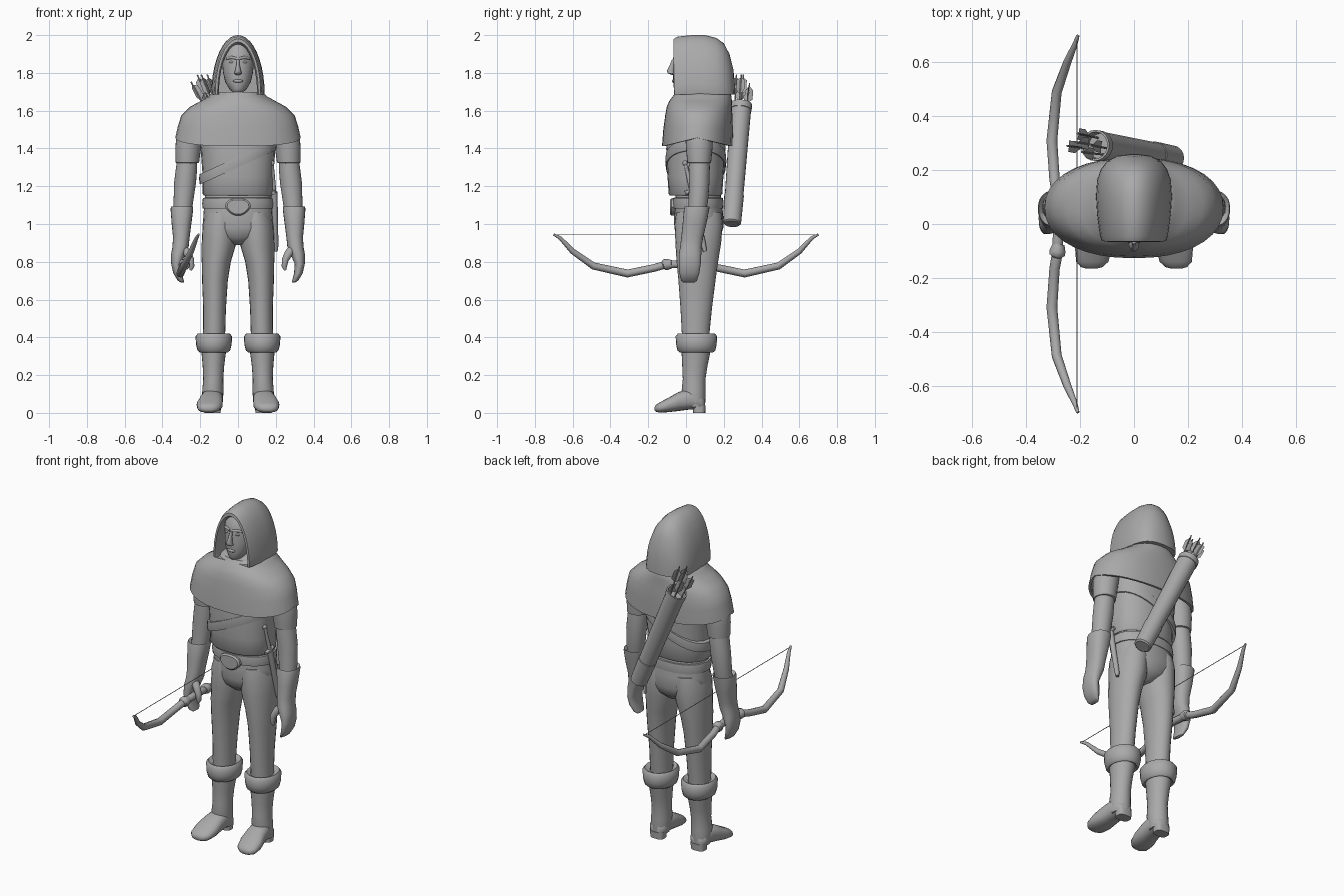
import bpy, bmesh, math
from mathutils import Vector

X, Y, Z = Vector((1, 0, 0)), Vector((0, 1, 0)), Vector((0, 0, 1))
grey = bpy.data.materials.new("plain grey")
grey.diffuse_color = (0.4, 0.4, 0.4, 1)


def ring(c, u, v, n=24, p=2.0, warp=None):
    """Superellipse ring around c spanned by half-axes u and v."""
    pts = []
    for i in range(n):
        a = 2 * math.pi * i / n
        ca, sa = math.cos(a), math.sin(a)
        q = Vector(c) + u * math.copysign(abs(ca) ** (2 / p), ca) \
            + v * math.copysign(abs(sa) ** (2 / p), sa)
        pts.append(warp(q) if warp else q)
    return pts


def loft(name, rings, mirror=False, caps=True, angle=50):
    bm = bmesh.new()
    vs = [[bm.verts.new(q) for q in r] for r in rings]
    n = len(vs[0])
    for a, b in zip(vs, vs[1:]):
        for i in range(n):
            j = (i + 1) % n
            bm.faces.new((a[i], a[j], b[j], b[i]))
    if caps:
        bm.faces.new(vs[0])
        bm.faces.new(vs[-1])
    bmesh.ops.recalc_face_normals(bm, faces=bm.faces)
    me = bpy.data.meshes.new(name)
    bm.to_mesh(me)
    bm.free()
    ob = bpy.data.objects.new(name, me)
    bpy.context.collection.objects.link(ob)
    me.materials.append(grey)
    bpy.ops.object.select_all(action='DESELECT')
    ob.select_set(True)
    bpy.context.view_layer.objects.active = ob
    bpy.ops.object.shade_smooth_by_angle(angle=math.radians(angle))
    if mirror:
        ob.modifiers.new("Mirror", 'MIRROR')
    return ob


def stack(name, secs, p=2.0, n=24, **kw):
    """Horizontal sections (x, y, z, rx, ry)."""
    return loft(name, [ring((x, y, z), X * rx, Y * ry, n, p) for x, y, z, rx, ry in secs], **kw)


def tube(name, secs, n=12, ref=X, **kw):
    """Round sections (x, y, z, r) following a path."""
    pts = [Vector(s[:3]) for s in secs]
    rings = []
    for i, s in enumerate(secs):
        t = (pts[min(i + 1, len(pts) - 1)] - pts[max(i - 1, 0)]).normalized()
        u = t.cross(ref).normalized()
        rings.append(ring(pts[i], u * s[3], t.cross(u) * s[3], n))
    return loft(name, rings, **kw)


def ball(name, c, rx, ry, rz, **kw):
    secs = []
    for i in range(9):
        a = math.pi * (i + 0.1) / 8.2
        secs.append((c[0], c[1], c[2] - rz * math.cos(a), rx * math.sin(a), ry * math.sin(a)))
    return stack(name, secs, n=14, **kw)


# --- legs and boots ---
stack("hips", [(0, .065, 1.15, .175, .12), (0, .067, 1.05, .183, .13), (0, .068, .98, .187, .13),
               (0, .066, .93, .13, .115), (0, .066, .89, .03, .07)], p=2.2)
stack("trouser_leg", [(.09, .068, 1.06, .08, .12), (.095, .067, 1.0, .092, .127),
                      (.1, .065, .9, .092, .121), (.115, .06, .8, .077, .11),
                      (.122, .058, .7, .068, .098), (.124, .054, .55, .06, .083),
                      (.127, .05, .38, .058, .07)], mirror=True)
stack("boot_cuff", [(.128, .055, .405, .06, .07), (.128, .055, .42, .085, .098),
                    (.128, .055, .405, .097, .11), (.128, .055, .36, .094, .107),
                    (.128, .055, .33, .086, .1), (.128, .055, .32, .074, .088),
                    (.128, .055, .33, .06, .07)], mirror=True)
stack("boot_shaft", [(.128, .055, .35, .068, .08), (.13, .047, .25, .057, .067),
                     (.131, .043, .18, .053, .06), (.133, .04, .12, .056, .063),
                     (.135, .045, .07, .056, .058), (.135, .05, .03, .05, .05)], mirror=True)
foot = [(.1, .135, .047, .03, .03), (.08, .135, .055, .05, .04), (.02, .137, .073, .057, .055),
        (-.04, .143, .06, .062, .05), (-.09, .15, .043, .069, .039), (-.14, .155, .028, .06, .027),
        (-.16, .157, .024, .04, .018), (-.166, .158, .022, .018, .008)]
loft("boot_foot", [ring((x, y, z), X * rx, Z * rz, 20, 2.4) for y, x, z, rx, rz in foot], mirror=True)
stack("boot_heel", [(.135, .07, 0, .043, .032), (.135, .07, .04, .045, .034)], p=3, mirror=True)

# --- torso, belt and strap ---
stack("tunic", [(0, .052, 1.165, .15, .11), (0, .05, 1.15, .18, .135), (0, .05, 1.16, .187, .142),
                (0, .05, 1.25, .187, .148), (0, .052, 1.4, .198, .157), (0, .06, 1.5, .21, .15),
                (0, .07, 1.6, .19, .13)], p=2.3)
stack("belt", [(0, .063, 1.14, .17, .118), (0, .063, 1.138, .186, .133), (0, .063, 1.11, .19, .136),
               (0, .063, 1.083, .187, .133), (0, .063, 1.08, .17, .118)], p=2.2)
# shield-shaped buckle plate, pointed at the bottom
shield = lambda q: Vector((q.x * (1 if q.z > 1.09 else 1 - (1.09 - q.z) * 9), q.y, q.z))
loft("buckle", [ring((0, y, 1.09), X * rx, Z * rz, 16, 2.6, shield)
                for y, rx, rz in [(-.05, .068, .046), (-.078, .068, .046), (-.086, .058, .038)]], angle=35)
tilt = lambda q: Vector((q.x, q.y, q.z + .45 * q.x))
loft("chest_strap", [ring((0, .052, z), X * (.196 + g), Y * (.152 + g), 36, 2.3, tilt) for z, g in
                     [(1.355, -.02), (1.355, .008), (1.33, .01), (1.3, .006), (1.3, -.02)]], caps=False)

# --- arms and hands ---
stack("sleeve", [(.22, .075, 1.58, .06, .07), (.255, .07, 1.48, .07, .074), (.264, .07, 1.4, .068, .07),
                 (.268, .07, 1.325, .062, .063), (.268, .07, 1.32, .045, .05)], mirror=True)
stack("forearm", [(.265, .07, 1.4, .05, .05), (.272, .07, 1.3, .056, .056), (.28, .07, 1.22, .058, .054),
                  (.289, .065, 1.12, .052, .052), (.295, .055, 1.04, .045, .045)], mirror=True)
stack("gauntlet", [(.295, .06, 1.075, .045, .05), (.296, .059, 1.093, .058, .066),
                   (.297, .056, 1.08, .06, .067), (.299, .045, 1.0, .052, .063),
                   (.3, .033, .93, .044, .058), (.304, .026, .88, .043, .057),
                   (.316, .022, .84, .038, .059), (.327, .02, .79, .027, .058),
                   (.32, .018, .74, .023, .053), (.303, .016, .7, .016, .042),
                   (.293, .016, .69, .008, .03)], p=2.3, mirror=True)
tube("thumb", [(.3, .01, .88, .024), (.268, -.012, .845, .022), (.25, -.02, .81, .018),
               (.245, -.022, .775, .014), (.25, -.022, .755, .006)], ref=Y, mirror=True)

# --- shoulder cape with a hem that dips at front and back ---
def hem(q):
    w = max(0, min(1, (1.56 - q.z) / .1))
    return Vector((q.x, q.y, q.z - .045 * w * min(1, abs(q.y - .06) / .18)))


cape = [(.09, 1.70, .13, .142), (.085, 1.675, .155, .156), (.077, 1.65, .2, .166), (.07, 1.62, .255, .172),
        (.068, 1.575, .3, .178), (.064, 1.52, .318, .184), (.06, 1.457, .332, .187),
        (.06, 1.455, .318, .172), (.065, 1.54, .295, .16), (.07, 1.6, .2, .13)]
loft("shoulder_cape", [ring((0, y, z), X * rx, Y * ry, 36, 2.2, hem) for y, z, rx, ry in cape])

# --- hood: outer shell from back to front, then folded inward ---
hood = [(.256, .015, 1.75), (.25, .062, 1.82), (.23, .1, 1.9), (.2, .123, 1.957), (.16, .137, 1.985),
        (.1, .141, 2.0), (.03, .137, 2.0), (-.045, .127, 1.992), (-.065, .12, 1.98), (-.067, .108, 1.963),
        (-.05, .101, 1.952), (.02, .108, 1.96), (.1, .11, 1.96)]
arch = lambda q: Vector((q.x, q.y + .02 * max(0, 1.85 - q.z), max(q.z, 1.685)))
loft("hood", [ring((0, y, 1.69), X * w, Z * (t - 1.69), 40, 2, arch) for y, w, t in hood])

# --- face ---
stack("head", [(0, .03, 1.6, .06, .06), (0, .02, 1.69, .055, .06), (0, -.012, 1.7, .03, .045),
               (0, -.008, 1.715, .046, .056), (0, .005, 1.75, .067, .073), (0, .015, 1.8, .079, .084),
               (0, .02, 1.86, .085, .086), (0, .03, 1.91, .083, .09), (0, .04, 1.95, .06, .07)])
stack("nose", [(0, -.066, 1.79, .012, .01), (0, -.077, 1.797, .02, .02), (0, -.083, 1.81, .016, .02),
               (0, -.073, 1.84, .009, .015), (0, -.064, 1.872, .008, .01)], n=10)
ball("eye", (.033, -.053, 1.857), .014, .01, .007, mirror=True)
tube("brow", [(.01, -.062, 1.877, .007), (.035, -.058, 1.882, .008), (.062, -.038, 1.874, .005)],
     ref=Z, mirror=True)
ball("lips", (0, -.064, 1.757), .026, .011, .009)

# --- quiver and arrows on the back ---
top, bottom = Vector((-.145, .292, 1.635)), Vector((.145, .243, 1.0))
axis = (top - bottom).normalized()
side = axis.cross(Y).normalized()
deep = axis.cross(side)
at = lambda t, r: ring(bottom.lerp(top, t), side * r, deep * r, 20)
loft("quiver", [at(0, .04), at(.01, .048), at(.24, .052), at(.242, .049), at(.95, .055), at(.952, .058),
                at(1, .058), at(1, .05), at(.93, .048)], angle=35)
for k, (a, b, h) in enumerate([(0, 0, .17), (.028, .01, .15), (-.03, .008, .15), (.01, -.03, .13), (-.012, .03, .16)]):
    base = top + side * a + deep * b - axis * .1
    d = (axis + side * a * 2.5 + deep * b * .8).normalized()
    tip = base + d * (h + .1)
    tube(f"arrow_shaft_{k}", [(*base, .004), (*tip, .004)], n=6, ref=Y)
    for j in range(3):  # thin feather vanes
        ang = j * 2 * math.pi / 3 + k
        out = side * math.cos(ang) + deep * math.sin(ang)
        thin = d.cross(out).normalized() * .0012
        loft(f"arrow_vane_{k}_{j}", [ring(tip - d * s + out * w / 2, out * w / 2, thin, 4)
                                     for s, w in [(.02, .006), (.035, .024), (.09, .026), (.11, .005)]])

# --- sheathed dagger at the hip ---
g, e = Vector((.192, .03, 1.17)), Vector((.201, .1, .855))
tube("dagger_sheath", [(*g, .017), (*g.lerp(e, .9), .014), (*e, .009)])
tube("dagger_grip", [(.18, -.003, 1.32, .009), (*g, .011)])
ball("dagger_pommel", (.179, -.004, 1.322), .014, .014, .014)
tube("dagger_guard", [(.188, -.005, 1.165, .01), (.19, .028, 1.172, .012), (.19, .062, 1.18, .01)])

# --- bow, string and grip ---
limb = [(-.28, .0, .79, .02), (-.285, .11, .785, .021), (-.295, .165, .768, .02), (-.305, .31, .738, .021),
        (-.287, .49, .778, .019), (-.248, .6, .855, .015), (-.22, .665, .925, .01), (-.208, .7, .945, .006)]
tube("bow", [(x, -y, z, r) for x, y, z, r in limb[:0:-1]] + limb, n=10)
tube("bow_string", [(-.211, -.69, .943, .002), (-.211, .69, .943, .002)], n=6)
for s in (-1, 1):
    tube("bow_grip_collar", [(-.28, s * .075, .787, .022), (-.284, s * .1, .786, .03),
                             (-.286, s * .115, .784, .029), (-.287, s * .12, .782, .02)])
